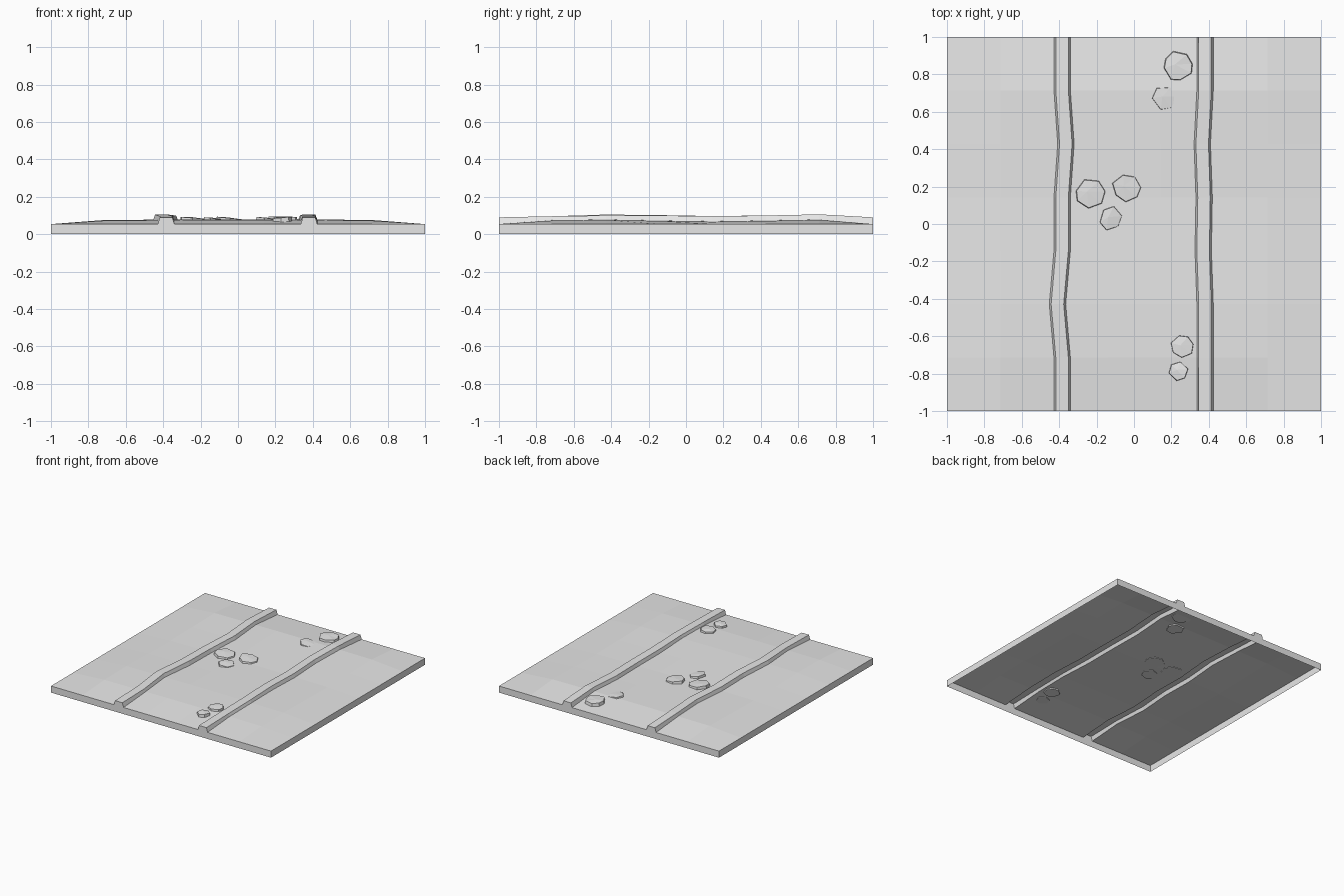
import bpy, bmesh, math, random

cube = bpy.data.objects.get("Cube")
if cube:
    bpy.data.objects.remove(cube, do_unlink=True)

random.seed(4)
grey = bpy.data.materials.new("stone_grey")
grey.use_nodes = True
COLOUR = (0.8, 0.8, 0.8, 1)
grey.diffuse_color = COLOUR
grey.node_tree.nodes["Principled BSDF"].inputs["Base Color"].default_value = COLOUR


def finish(bm, name):
    mesh = bpy.data.meshes.new(name)
    bm.normal_update()
    bm.to_mesh(mesh)
    bm.free()
    mesh.materials.append(grey)
    obj = bpy.data.objects.new(name, mesh)
    bpy.context.collection.objects.link(obj)
    return obj


# Ground sheet rows along y, with the sideways wander and crest of each ridge
N = 8
rows = [-1 + 2 * j / (N - 1) for j in range(N)]
left_shift = [0, 0, -0.025, 0, 0, 0.02, 0, 0]
right_shift = [0, 0, 0, -0.01, -0.005, -0.015, 0, 0]
left_top = [0.09, 0.096, 0.105, 0.102, 0.097, 0.1, 0.102, 0.09]
right_top = [0.09, 0.096, 0.1, 0.1, 0.096, 0.1, 0.106, 0.09]
EDGE = 0.054


def ground(x, j):
    if j in (0, N - 1) or abs(x) > 0.99:
        return EDGE
    return 0.073 + 0.005 * math.sin(5.2 * rows[j] + 4) + 0.002 * math.cos(4 * x)


def ridge(x0, shift, top, j):
    x = x0 + shift[j]
    base = ground(x, j)
    return [(x, base), (x + 0.01, top[j]), (x + 0.077, top[j]), (x + 0.088, base)]


def section(j):
    flat = lambda xs: [(x, ground(x, j)) for x in xs]
    return (flat([-1, -0.714]) + ridge(-0.428, left_shift, left_top, j)
            + flat([-0.143, 0.143]) + ridge(0.336, right_shift, right_top, j)
            + flat([0.714, 1]))


# Open-bottomed ground: the sheet plus a skirt down to the floor
bm = bmesh.new()
grid = [[bm.verts.new((x, rows[j], z)) for x, z in section(j)] for j in range(N)]
for a, b in zip(grid, grid[1:]):
    for i in range(len(a) - 1):
        bm.faces.new((a[i], a[i + 1], b[i + 1], b[i]))
rim = [e for e in bm.edges if e.is_boundary]
skirt = bmesh.ops.extrude_edge_only(bm, edges=rim)["geom"]
for v in skirt:
    if isinstance(v, bmesh.types.BMVert):
        v.co.z = 0
bmesh.ops.recalc_face_normals(bm, faces=bm.faces[:])
if max(bm.faces, key=lambda f: f.calc_area()).normal.z < 0:
    bmesh.ops.reverse_faces(bm, faces=bm.faces[:])
finish(bm, "ground_with_ridges")


# Half-buried flat stones, each tilted towards one side
def stone(name, x, y, r, sides, tilt, height):
    bm = bmesh.new()
    low, high = [], []
    start = random.uniform(0, 1)
    for k in range(sides):
        a = start + 2 * math.pi * k / sides + random.uniform(-0.12, 0.12)
        rad = r * random.uniform(0.93, 1.07)
        c, s = math.cos(a), math.sin(a)
        low.append(bm.verts.new((x + rad * c, y + rad * s, 0.066)))
        z = height - tilt * c + random.uniform(-0.002, 0.002)
        high.append(bm.verts.new((x + 0.95 * rad * c, y + 0.95 * rad * s, z)))
    peak = bm.verts.new((x - 0.2 * r, y + 0.1 * r, height + 0.005))
    for k in range(sides):
        n = (k + 1) % sides
        bm.faces.new((low[k], low[n], high[n], high[k]))
        bm.faces.new((high[k], high[n], peak))
    bm.faces.new(low[::-1])
    finish(bm, name)


stones = [(0.235, 0.845, 0.08, 8, 0.003, 0.09),
          (0.165, 0.675, 0.066, 6, 0.008, 0.084),
          (-0.235, 0.165, 0.08, 7, 0.006, 0.087),
          (-0.04, 0.195, 0.076, 7, 0.008, 0.085),
          (-0.125, 0.03, 0.064, 6, 0.008, 0.084),
          (0.26, -0.655, 0.063, 7, -0.003, 0.09),
          (0.24, -0.785, 0.053, 6, -0.004, 0.088)]
for i, spec in enumerate(stones):
    stone(f"stone_{i + 1}", *spec)
